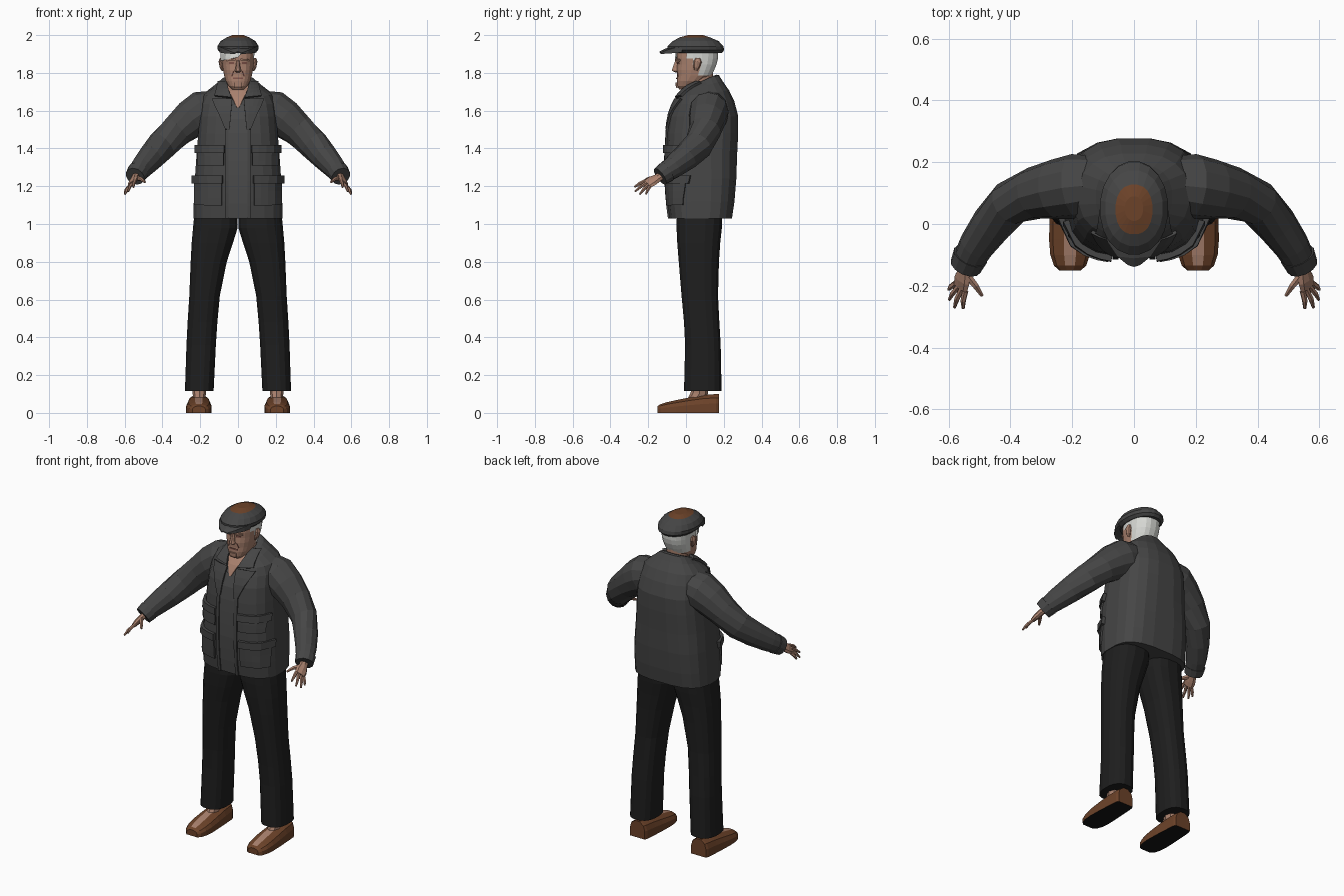
import bpy, bmesh, math
from mathutils import Vector
from mathutils.bvhtree import BVHTree

cube = bpy.data.objects.get("Cube")
if cube:
    bpy.data.objects.remove(cube, do_unlink=True)


def material(name, *rgb):
    m = bpy.data.materials.new(name)
    m.use_nodes = True
    m.diffuse_color = (*rgb, 1)
    bsdf = m.node_tree.nodes["Principled BSDF"]
    bsdf.inputs["Base Color"].default_value = (*rgb, 1)
    bsdf.inputs["Roughness"].default_value = 0.9
    return m


jacket = material("charcoal cloth", .06, .06, .06)
shirt = material("grey shirt", .07, .07, .07)
trouser = material("black cloth", .013, .013, .013)
skin = material("skin", .40, .22, .155)
lip = material("dark skin", .22, .09, .07)
hair = material("white hair", .68, .69, .66)
brown = material("brown leather", .15, .055, .022)
dark = material("dark sole", .008, .008, .008)


def loft(name, rings, mats, rule=None):
    """Skin a closed mesh over rings of equal point count."""
    bm = bmesh.new()
    rows = [[bm.verts.new(p) for p in r] for r in rings]
    n = len(rows[0])
    for a, b in zip(rows, rows[1:]):
        for i in range(n):
            j = (i + 1) % n
            bm.faces.new((a[i], a[j], b[j], b[i]))
    bm.faces.new(rows[0])
    bm.faces.new(rows[-1])
    bmesh.ops.recalc_face_normals(bm, faces=bm.faces)
    if rule:
        for f in bm.faces:
            f.material_index = rule(f.calc_center_median(), f.normal)
    me = bpy.data.meshes.new(name)
    bm.to_mesh(me)
    tree = BVHTree.FromBMesh(bm)
    bm.free()
    for m in mats:
        me.materials.append(m)
    bpy.context.collection.objects.link(bpy.data.objects.new(name, me))
    return tree


def ring(w, front, back, z, cx=0, p=2.4, tilt=0, n=20):
    """Rounded horizontal section, optionally raised towards the back."""
    pts = []
    for i in range(n):
        a = math.tau * (i + .5) / n
        c, s = math.cos(a), math.sin(a)
        x = math.copysign(abs(c) ** (2 / p), c)
        y = math.copysign(abs(s) ** (2 / p), s) * (back - front) / 2
        pts.append((cx + w * x, (front + back) / 2 + y, z + tilt * y))
    return pts


def tube(name, path, mat, s=1, hint=(0, 0, 1), n=10):
    """Tube along (x, y, z, radius along hint, other radius)."""
    pts = [Vector(q[:3]) for q in path]
    rings = []
    for i, q in enumerate(path):
        t = (pts[min(i + 1, len(pts) - 1)] - pts[max(i - 1, 0)]).normalized()
        h = Vector(hint)
        u = (h - t * h.dot(t)).normalized()
        v = t.cross(u)
        r = []
        for k in range(n):
            a = math.tau * k / n
            c = pts[i] + u * q[3] * math.cos(a) + v * q[4] * math.sin(a)
            r.append((s * c.x, c.y, c.z))
        rings.append(r)
    loft(name, rings, [mat])


def patch(name, tree, quad, off, mat, s=1, nx=4, nz=4):
    """Plate draped on the front of a body; quad = (x, z) corners in order."""
    a, b, c, d = [Vector(q) for q in quad]
    rings = []
    for j in range(nz + 1):
        lo, hi = a.lerp(d, j / nz), b.lerp(c, j / nz)
        outer, inner = [], []
        for i in range(nx + 1):
            x, z = lo.lerp(hi, i / nx)
            hit, nor = tree.ray_cast(Vector((s * x, -1, z)), Vector((0, 1, 0)))[:2]
            if hit is None:
                hit, nor = tree.find_nearest(Vector((s * x, -.2, z)))[:2]
            outer.append(hit + nor * off)
            inner.append(hit - nor * .004)
        rings.append(outer + inner[::-1])
    loft(name, rings, [mat])


def box(x0, x1, z0, z1):
    return (x0, z0), (x1, z0), (x1, z1), (x0, z1)


# Jacket body with a collar that rises at the back
body = loft("jacket_body", [
    ring(.238, -.088, .245, 1.03, p=3), ring(.236, -.1, .258, 1.12, p=3),
    ring(.23, -.108, .268, 1.24, p=3), ring(.222, -.108, .272, 1.36, p=2.8),
    ring(.212, -.102, .278, 1.48, p=2.8), ring(.206, -.09, .278, 1.57, p=2.7),
    ring(.2, -.068, .258, 1.64, tilt=.05), ring(.18, -.045, .23, 1.69, tilt=.12),
    ring(.125, -.02, .195, 1.73, tilt=.25), ring(.09, -.01, .175, 1.752, tilt=.4),
    ring(.08, .0, .16, 1.755, tilt=.45)], [jacket])

# Shirt front, bare chest and jacket openings
patch("shirt_front", body, box(-.055, .055, 1.035, 1.63), .003, shirt, nz=8)
patch("open_chest", body, ((-.006, 1.615), (.006, 1.615), (.06, 1.73), (-.06, 1.73)),
      .006, skin)

for s, side in ((1, "left"), (-1, "right")):
    # Lapels, front edges and pockets
    patch(side + "_front_edge", body, box(.05, .068, 1.03, 1.56), .009, jacket, s, 1, 8)
    patch(side + "_lapel", body, ((.045, 1.5), (.065, 1.5), (.135, 1.66), (.03, 1.66)),
          .012, jacket, s)
    patch(side + "_collar_leaf", body, ((.035, 1.665), (.12, 1.675), (.1, 1.745), (.062, 1.745)),
          .014, jacket, s)
    for label, x0, x1, z0, z1 in (("chest", .075, .205, 1.31, 1.41),
                                  ("hip", .085, .222, 1.1, 1.25)):
        patch(f"{side}_{label}_pocket", body, box(x0, x1, z0, z1), .011, jacket, s)
        patch(f"{side}_{label}_flap", body,
              box(x0 - .005, x1 + .005, z1 - .035, z1 + .006), .02, jacket, s, 4, 1)

    # Sleeve and cuff
    tube(side + "_sleeve", [
        (.1, .13, 1.62, .09, .09), (.19, .122, 1.593, .113, .105),
        (.25, .112, 1.555, .103, .098), (.32, .1, 1.497, .088, .085),
        (.4, .068, 1.42, .083, .074), (.46, .0, 1.355, .073, .067),
        (.51, -.07, 1.3, .062, .058), (.54, -.125, 1.262, .05, .05)], jacket, s, n=12)
    tube(side + "_cuff", [(.529, -.102, 1.277, .058, .058),
                          (.545, -.137, 1.252, .052, .052)], jacket, s, n=12)

    # Hand
    across = Vector((.59, .47, -.56)).normalized()
    end = Vector((.562, -.205, 1.212))
    tube(side + "_palm", [
        (.535, -.115, 1.265, .024, .02), (.548, -.152, 1.242, .026, .018),
        (.556, -.18, 1.227, .035, .017), (*end, .033, .012)], skin, s, across, 8)
    tips = {"index": (.553, -.273, 1.195), "middle": (.581, -.27, 1.172),
            "ring": (.598, -.245, 1.157), "little": (.6, -.212, 1.158)}
    for i, (finger, tip) in enumerate(tips.items()):
        base = end + across * (i - 1.5) * .017
        mid = base.lerp(Vector(tip), .55) + Vector((.003, 0, .004))
        tube(f"{side}_{finger}_finger", [(*base, .01, .01), (*mid, .009, .009),
                                         (*tip, .005, .005)], skin, s, across, 6)
    tube(side + "_thumb", [(.545, -.16, 1.245, .014, .014), (.513, -.2, 1.238, .011, .011),
                           (.492, -.232, 1.222, .006, .006)], skin, s, n=6)

    # Trouser leg
    legs = [(0, .232, -.05, .195, 1.06), (0, .24, -.052, .192, .98),
            (.025, .247, -.048, .183, .9), (.058, .252, -.04, .176, .8),
            (.095, .259, -.025, .171, .62), (.108, .268, -.012, .178, .48),
            (.116, .274, -.006, .185, .36), (.128, .282, -.012, .19, .115)]
    loft(side + "_trouser_leg", [ring((o - i) / 2, f, b, z, s * (i + o) / 2, 2.5, n=16)
                                 for i, o, f, b, z in legs], [trouser])

    # Ankle and slip-on shoe with an open instep
    tube(side + "_ankle", [(.205, .04, .06, .035, .03), (.205, .07, .1, .045, .035),
                           (.205, .085, .2, .045, .045)], skin, s, (0, 1, 0), 8)
    rings = []
    for y, w, h in ((-.15, .035, .036), (-.135, .052, .046), (-.1, .064, .057),
                    (-.05, .068, .068), (.02, .066, .082), (.09, .062, .094),
                    (.16, .057, .1), (.175, .05, .1)):
        prof = ((-w, 0), (w, 0), (w, h * .5), (w * .82, h * .8), (w * .3, h),
                (-w * .3, h), (-w * .82, h * .8), (-w, h * .5))
        rings.append([(s * .207 + x, y, z) for x, z in prof])
    cx = s * .207
    loft(side + "_shoe", rings, [brown, skin, dark],
         lambda c, n: 2 if n.z < -.9 else
         int(n.z > .8 and abs(c.x - cx) < .01 and -.12 < c.y < .08))

# Neck and head, with hair round the back and sides
tube("neck", [(0, .095, 1.66, .07, .075), (0, .08, 1.74, .062, .06),
              (0, .078, 1.82, .066, .062)], skin, hint=(0, 1, 0), n=14)
head = loft("head", [
    ring(.03, -.036, .03, 1.712), ring(.05, -.047, .06, 1.73),
    ring(.066, -.049, .1, 1.758), ring(.074, -.048, .135, 1.785),
    ring(.08, -.05, .15, 1.815), ring(.084, -.047, .163, 1.845),
    ring(.086, -.05, .17, 1.875), ring(.088, -.047, .172, 1.91),
    ring(.075, -.03, .15, 1.95)], [skin, hair],
    lambda c, n: int((c.y > .065 and c.z > 1.79) or (c.y > .02 and c.z > 1.86)))
patch("hair_fringe", head, ((-.083, 1.865), (.0, 1.882), (.03, 1.915), (-.083, 1.915)),
      .009, hair)

# Face
loft("nose", [ring(w, f, -.03, z, n=8) for w, f, z in
              ((.012, -.058, 1.803), (.019, -.076, 1.811), (.014, -.073, 1.825),
               (.008, -.058, 1.865))], [skin])
patch("mouth", head, box(-.026, .026, 1.768, 1.776), .004, lip, nz=1)
patch("chin", head, box(-.02, .02, 1.725, 1.75), .008, skin)
for s, side in ((1, "left"), (-1, "right")):
    patch(side + "_eye", head, box(.02, .046, 1.848, 1.857), .003, lip, s, 2, 1)
    patch(side + "_brow", head, ((.014, 1.866), (.055, 1.862), (.055, 1.872), (.014, 1.876)),
          .009, skin, s, 3, 1)
    patch(side + "_cheek_fold", head,
          ((.032, 1.78), (.037, 1.78), (.026, 1.81), (.021, 1.81)), .003, lip, s, 1, 2)
    tube(side + "_ear", [(.08, .052, 1.812, .008, .006), (.087, .055, 1.83, .016, .01),
                         (.092, .062, 1.86, .022, .011), (.089, .064, 1.878, .012, .007)],
         skin, s, (0, 1, 0), 8)

# Flat cap with a brown crown and short peak
loft("flat_cap", [
    ring(.092, -.07, .19, 1.905, p=2.1), ring(.108, -.1, .204, 1.92, p=2.1),
    ring(.111, -.1, .2, 1.94, p=2.1), ring(.094, -.072, .175, 1.968, p=2.1),
    ring(.06, -.034, .128, 1.988, p=2.3), ring(.03, .01, .09, 2, p=2.1)],
    [jacket, brown], lambda c, n: int(c.z > 1.985))
loft("cap_peak", [[(-w, y, z), (0, y - .006, z + .008), (w, y, z), (w, y, z + t),
                   (0, y - .006, z + .008 + t), (-w, y, z + t)]
                  for w, y, z, t in ((.098, -.02, 1.908, .03), (.085, -.06, 1.905, .028),
                                     (.055, -.105, 1.902, .018), (.02, -.133, 1.9, .006))],
     [jacket])
